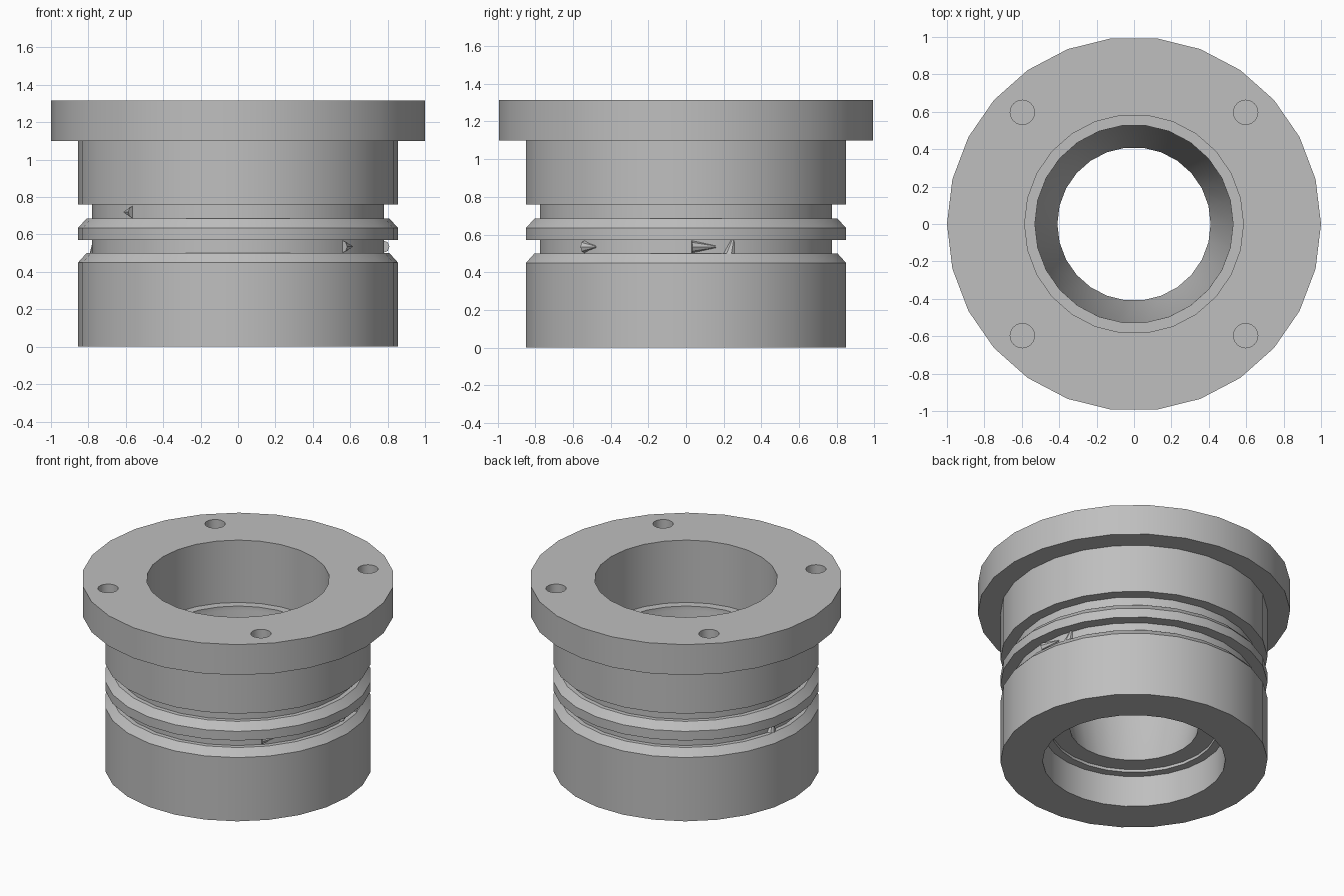
import bpy, bmesh, math
from mathutils import Matrix, Vector

cube = bpy.data.objects.get("Cube")
if cube:
    bpy.data.objects.remove(cube, do_unlink=True)

SIDES = 26
grey = bpy.data.materials.new("machined grey")
grey.use_nodes = True
colour = (0.52, 0.52, 0.52, 1)
grey.diffuse_color = colour
grey.node_tree.nodes["Principled BSDF"].inputs["Base Color"].default_value = colour


def add_object(name, bm):
    bmesh.ops.recalc_face_normals(bm, faces=bm.faces)
    mesh = bpy.data.meshes.new(name)
    bm.to_mesh(mesh)
    bm.free()
    obj = bpy.data.objects.new(name, mesh)
    bpy.context.collection.objects.link(obj)
    mesh.materials.append(grey)
    return obj


def activate(obj):
    bpy.ops.object.select_all(action='DESELECT')
    obj.select_set(True)
    bpy.context.view_layer.objects.active = obj


def lathe(name, profile, sides):
    """Turn a closed (radius, height) profile around the z axis."""
    bm = bmesh.new()
    rings = []
    for i in range(sides):
        a = math.tau * i / sides
        rings.append([bm.verts.new((r * math.cos(a), r * math.sin(a), z))
                      for r, z in profile])
    n = len(profile)
    for i in range(sides):
        here, after = rings[i], rings[(i + 1) % sides]
        for j in range(n):
            k = (j + 1) % n
            bm.faces.new((here[j], after[j], after[k], here[k]))
    return add_object(name, bm)


# Flanged sleeve: outside from the bottom up, then the bore from the top down
outside = [(0.585, 0), (0.855, 0), (0.855, 0.45), (0.81, 0.5), (0.78, 0.5),
           (0.78, 0.57), (0.855, 0.57), (0.855, 0.635), (0.81, 0.685),
           (0.78, 0.685), (0.78, 0.76), (0.855, 0.76), (0.855, 1.1),
           (1, 1.1), (1, 1.315)]
bore = [(0.585, 1.315), (0.585, 0.875), (0.53, 0.875), (0.53, 0.845),
        (0.41, 0.24), (0.53, 0.24), (0.53, 0.22), (0.585, 0.22)]
sleeve = lathe("flanged_sleeve", outside + bore, SIDES)

# Four blind bolt holes in the flange
bm = bmesh.new()
for sx in (-1, 1):
    for sy in (-1, 1):
        bmesh.ops.create_cone(bm, cap_ends=True, segments=24, radius1=0.065,
                              radius2=0.065, depth=0.4,
                              matrix=Matrix.Translation((sx * 0.597, sy * 0.597, 1.335)))
cutter = add_object("bolt_hole_cutter", bm)
cutter.hide_render = True
activate(sleeve)
mod = sleeve.modifiers.new("bolt holes", 'BOOLEAN')
mod.operation = 'DIFFERENCE'
mod.solver = 'EXACT'
mod.object = cutter
bpy.ops.object.modifier_apply(modifier=mod.name)
bpy.data.objects.remove(cutter, do_unlink=True)
activate(sleeve)
bpy.ops.object.shade_smooth_by_angle(angle=math.radians(30))


def groove_burr(name, azimuth, height, length, thick, tilt):
    """Small pointed burr lying along a groove wall."""
    a = math.radians(azimuth)
    bm = bmesh.new()
    bmesh.ops.create_cone(bm, cap_ends=True, segments=8, radius1=thick,
                          radius2=0.005, depth=length)
    obj = add_object(name, bm)
    tangent = Vector((-math.sin(a), math.cos(a), 0))
    direction = tangent * math.cos(tilt) + Vector((0, 0, math.sin(tilt)))
    obj.rotation_mode = 'QUATERNION'
    obj.rotation_quaternion = direction.to_track_quat('Z', 'Y')
    obj.location = (0.775 * math.cos(a), 0.775 * math.sin(a), height)
    activate(obj)
    bpy.ops.object.shade_smooth_by_angle(angle=math.radians(30))


# Burrs left in the two grooves
groove_burr("lower_groove_front_burr", -41, 0.535, 0.08, 0.033, 0)
groove_burr("lower_groove_side_burr", 7, 0.535, 0.13, 0.033, 0)
groove_burr("upper_groove_burr", -139, 0.72, 0.07, 0.033, math.pi)
for side, azimuth in (("left", 18), ("right", 170)):
    groove_burr(side + "_edge_burr", azimuth, 0.53, 0.12, 0.04, math.pi / 2.4)
